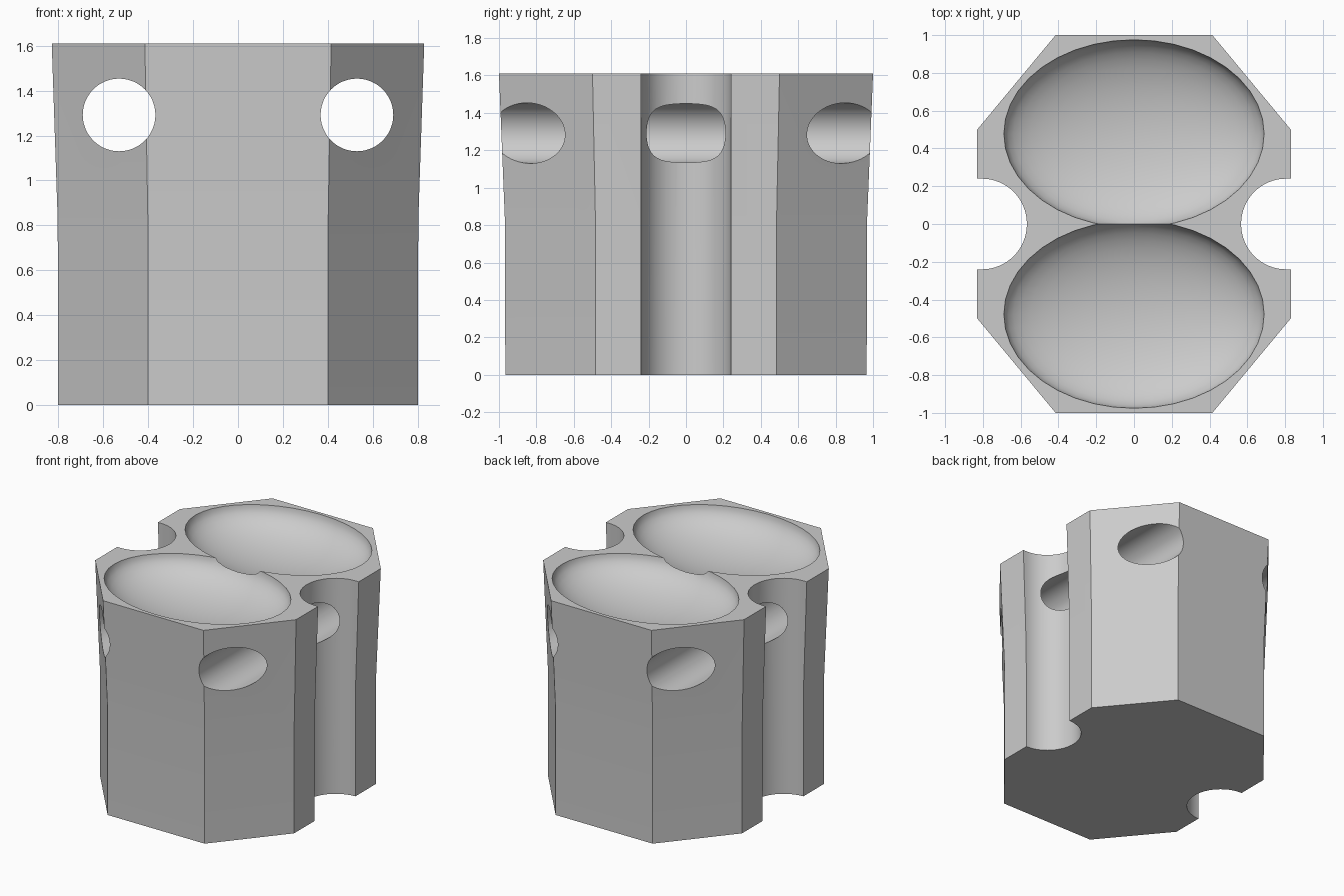
import bpy, bmesh, math
from mathutils import Matrix

cube = bpy.data.objects.get("Cube")
if cube:
    bpy.data.objects.remove(cube, do_unlink=True)

HEIGHT = 1.61

grey = bpy.data.materials.new("light_grey")
grey.use_nodes = True
colour = (0.6, 0.6, 0.6, 1)
grey.diffuse_color = colour
grey.node_tree.nodes["Principled BSDF"].inputs["Base Color"].default_value = colour


def make_object(name, bm):
    bmesh.ops.recalc_face_normals(bm, faces=bm.faces)
    mesh = bpy.data.meshes.new(name)
    bm.to_mesh(mesh)
    bm.free()
    mesh.materials.append(grey)
    obj = bpy.data.objects.new(name, mesh)
    bpy.context.collection.objects.link(obj)
    return obj


def loft(name, outline, levels):
    """Stack scaled copies of an outline; levels are (z, scale)."""
    bm = bmesh.new()
    rings = [[bm.verts.new((x * s, y * s, z)) for x, y in outline] for z, s in levels]
    n = len(outline)
    for low, high in zip(rings, rings[1:]):
        for i in range(n):
            j = (i + 1) % n
            bm.faces.new((low[i], low[j], high[j], high[i]))
    bm.faces.new(rings[0][::-1])
    bm.faces.new(rings[-1])
    return make_object(name, bm)


# Octagonal block, flaring slightly toward the top
corner = [(0.83, 0.5), (0.415, 1.0)]
octagon = corner + [(-x, y) for x, y in corner[::-1]]
octagon += [(-x, -y) for x, y in octagon]
body = loft("holder_body", octagon, [(0, 0.966), (0.82, 0.968), (HEIGHT, 1)])

cutters = []
for side in (-1, 1):
    # Round vertical groove with a short straight mouth
    arc = [math.pi * (0.5 + i / 32) for i in range(33)]
    groove = [(0.805 + 0.238 * math.cos(a), 0.24 * math.sin(a)) for a in arc]
    groove += [(1.1, -0.24), (1.1, 0.24)]
    cutters.append(loft("groove_cutter", [(side * x, y) for x, y in groove],
                        [(-0.2, 1), (HEIGHT + 0.2, 1)]))

    # Horizontal hole running front to back
    bm = bmesh.new()
    bmesh.ops.create_cone(bm, cap_ends=True, segments=48, radius1=0.162, radius2=0.162,
                          depth=2.6, matrix=Matrix.Translation((side * 0.53, 0, 1.292))
                          @ Matrix.Rotation(math.pi / 2, 4, "X"))
    cutters.append(make_object("hole_cutter", bm))

    # Shallow oval bowl in the top
    bm = bmesh.new()
    bmesh.ops.create_uvsphere(bm, u_segments=40, v_segments=24, radius=1,
                              matrix=Matrix.Translation((0, side * 0.478, HEIGHT + 0.004))
                              @ Matrix.Diagonal((0.69, 0.498, 0.225, 1)))
    cutters.append(make_object("bowl_cutter", bm))

# Carve the block, then discard the cutters
bpy.ops.object.select_all(action="DESELECT")
body.select_set(True)
bpy.context.view_layer.objects.active = body
for cutter in cutters:
    cutter.hide_render = True
    cut = body.modifiers.new("cut", "BOOLEAN")
    cut.operation = "DIFFERENCE"
    cut.solver = "EXACT"
    cut.object = cutter
    bpy.ops.object.modifier_apply(modifier=cut.name)
    bpy.data.objects.remove(cutter, do_unlink=True)

bpy.ops.object.shade_smooth_by_angle(angle=math.radians(30))
